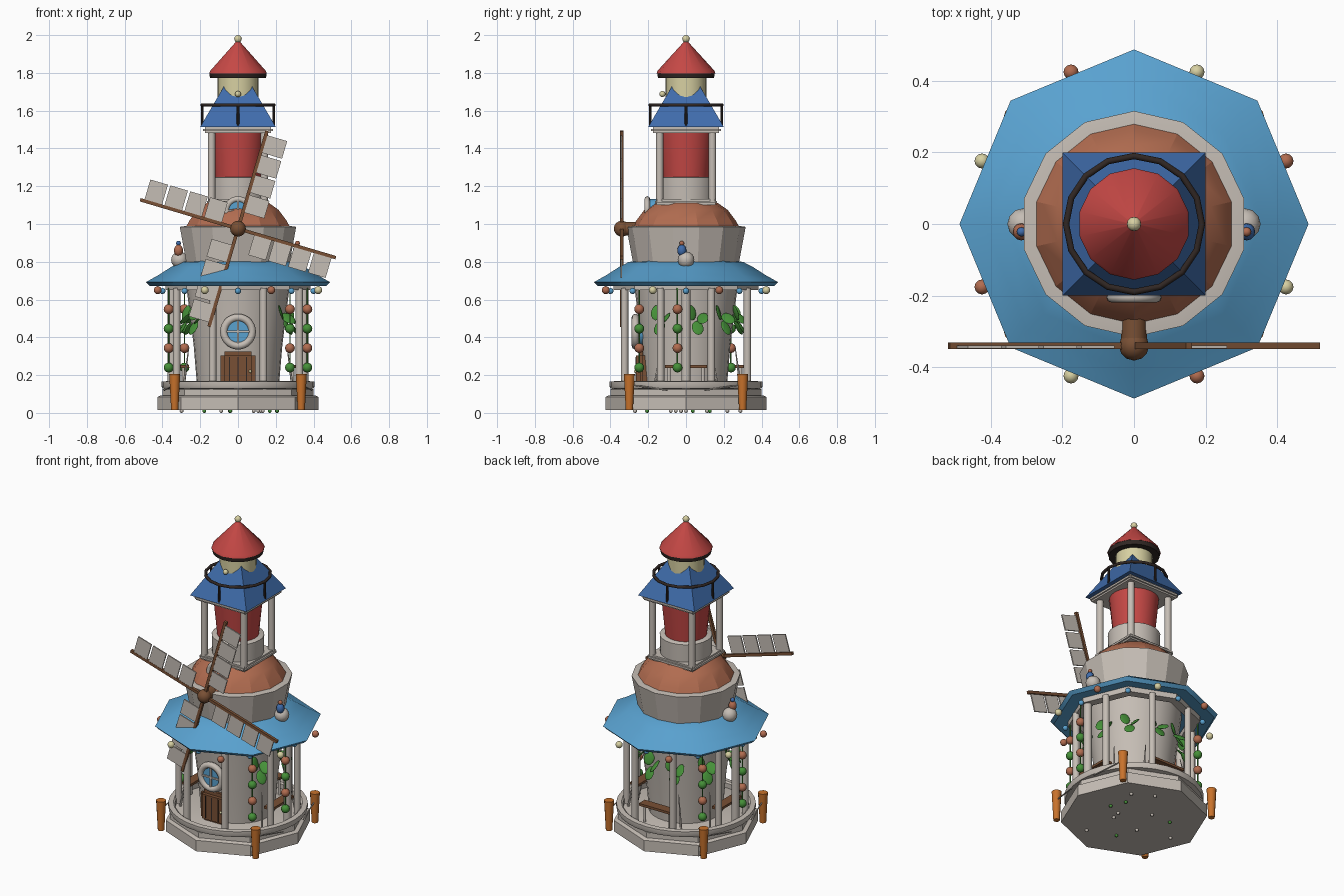
import bpy, bmesh, math
from math import sin, cos, pi, radians
from mathutils import Vector, Matrix

cube = bpy.data.objects.get("Cube")
if cube:
    bpy.data.objects.remove(cube, do_unlink=True)


def material(name, *rgb):
    m = bpy.data.materials.new(name)
    m.use_nodes = True
    m.diffuse_color = (*rgb, 1)
    m.node_tree.nodes["Principled BSDF"].inputs["Base Color"].default_value = (*rgb, 1)
    return m


STONE = material("pale stone", .56, .51, .46)
SKY = material("sky blue", .1, .36, .63)
NAVY = material("deep blue", .05, .15, .41)
RED = material("red", .56, .065, .06)
CLAY = material("terracotta", .44, .15, .08)
WOOD = material("brown wood", .19, .08, .035)
IRON = material("dark iron", .03, .02, .017)
CREAM = material("cream", .68, .63, .36)
LEAF = material("leaf green", .06, .28, .04)
ORANGE = material("orange", .58, .17, .025)


def finish(name, bm, mat, smooth=35):
    bmesh.ops.recalc_face_normals(bm, faces=bm.faces)
    me = bpy.data.meshes.new(name)
    bm.to_mesh(me)
    bm.free()
    me.materials.append(mat)
    me.shade_smooth()
    me.set_sharp_from_angle(angle=radians(smooth))
    ob = bpy.data.objects.new(name, me)
    bpy.context.collection.objects.link(ob)
    return ob


def lathe(name, profile, n, mat, phase=0, closed=False, smooth=35):
    """Turn a (radius, height) profile round z; phase is the first corner angle."""
    bm = bmesh.new()
    rings = [[bm.verts.new((r * cos(phase + 2 * pi * i / n), r * sin(phase + 2 * pi * i / n), z))
              for i in range(n)] for r, z in profile]
    pairs = list(zip(rings, rings[1:]))
    if closed:
        pairs.append((rings[-1], rings[0]))
    else:
        bm.faces.new(rings[0])
        bm.faces.new(rings[-1])
    for a, b in pairs:
        for i in range(n):
            j = (i + 1) % n
            bm.faces.new((a[i], a[j], b[j], b[i]))
    return finish(name, bm, mat, smooth)


def rod(name, p, q, r1, mat, r2=None, n=12):
    p, q = Vector(p), Vector(q)
    d = q - p
    bm = bmesh.new()
    m = Matrix.Translation((p + q) / 2) @ d.to_track_quat('Z', 'Y').to_matrix().to_4x4()
    bmesh.ops.create_cone(bm, cap_ends=True, segments=n, radius1=r1,
                          radius2=r1 if r2 is None else r2, depth=d.length, matrix=m)
    return finish(name, bm, mat)


def ball(name, loc, r, mat, scale=(1, 1, 1), rot=None):
    bm = bmesh.new()
    m = Matrix.Translation(loc) @ (rot or Matrix()) @ Matrix.Diagonal((*scale, 1))
    bmesh.ops.create_uvsphere(bm, u_segments=12, v_segments=8, radius=r, matrix=m)
    return finish(name, bm, mat, 60)


def box(name, loc, size, mat, rot=None, bevel=0):
    bm = bmesh.new()
    bmesh.ops.create_cube(bm, size=1, matrix=Matrix.Diagonal((*size, 1)))
    if bevel:
        bmesh.ops.bevel(bm, geom=bm.edges[:], offset=bevel, segments=2, affect='EDGES')
    bm.transform(Matrix.Translation(loc) @ (rot or Matrix()))
    return finish(name, bm, mat)


def hoop(name, loc, R, r, mat, upright=False, n=28):
    prof = [(R + r * cos(k * pi / 4), r * sin(k * pi / 4)) for k in range(8)]
    ob = lathe(name, prof, n, mat, closed=True, smooth=60)
    if upright:
        ob.rotation_euler.x = pi / 2
    ob.location = loc
    return ob


def polar(r, deg, z):
    return (r * cos(radians(deg)), r * sin(radians(deg)), z)


def round_window(name, y, z, R, r):
    hoop(name + "_frame", (0, y, z), R, r, STONE, upright=True)
    rod(name + "_glass", (0, y - .004, z), (0, y + .06, z), R, SKY, n=24)
    box(name + "_bar_upright", (0, y - .008, z), (.01, .008, 2 * R), STONE)
    box(name + "_bar_level", (0, y - .008, z), (2 * R, .008, .01), STONE)


# Octagonal base and terrace
lathe("base", [(.425, .015), (.425, .085), (.41, .092)], 8, STONE)
lathe("terrace", [(.4, .09), (.4, .125), (.385, .13)], 8, STONE)
lathe("terrace_rim", [(.365, .125), (.4, .13), (.405, .14), (.405, .165), (.375, .168), (.365, .16)],
      32, STONE, closed=True)
for i in range(12):
    ball("foot_pebble", polar(.12 + .09 * (i % 3), i * 37, .01), .01, LEAF if i % 3 == 1 else STONE)

# Tower wall and upper drum
lathe("lower_wall", [(.215, .12), (.235, .36), (.282, .74)], 28, STONE, pi / 2)
lathe("upper_drum", [(.27, .74), (.316, .985), (.28, .99)], 14, STONE, pi / 2, smooth=20)
lathe("clay_dome", [(.282, .985), (.262, 1.02), (.22, 1.075), (.17, 1.11)], 14, CLAY, pi / 2, smooth=20)

# Porch roof, beam, posts and hanging lamps
lathe("porch_roof", [(.27, .805), (.305, .798), (.355, .772), (.42, .73), (.488, .692), (.468, .672), (.27, .7)],
      8, SKY, closed=True)
lathe("porch_beam", [(.33, .65), (.385, .65), (.385, .685), (.33, .685)], 8, STONE, closed=True)
for i in range(8):
    a = 22.5 + 45 * i
    rod("porch_post", polar(.352, a, .125), polar(.352, a, .66), .02, STONE)
    ball("lamp", polar(.46, a, .65), .021, CLAY if i % 2 == 0 else CREAM)
    ball("small_lamp", polar(.4, a + 22.5, .645), .016, SKY)
for s in (-1, 1):
    rod("side_post", (s * .35, 0, .125), (s * .35, 0, .66), .024, STONE)

# Bead strings
for deg in (-7, -42, 187, 140):
    rod("bead_cord", polar(.37, deg, .22), polar(.37, deg, .66), .004, LEAF, n=6)
    for k in range(4):
        ball("bead", polar(.37, deg, .24 + .103 * k), .026, CLAY if k % 2 else LEAF)

# Leaves on the wall
for deg in (-28, 12, 45, 80, 112, 150, 192, 218):
    for k, (off, z, tilt) in enumerate(((-6, .53, 70), (6, .5, 35), (0, .45, 60))):
        rot = (Matrix.Rotation(radians(deg + off), 4, 'Z') @ Matrix.Rotation(radians(tilt), 4, 'Y')
               @ Matrix.Rotation(off * .1, 4, 'X'))
        ball("leaf", polar(.275 + .012 * k, deg + off, z), .045, LEAF, (.95, .7, .15), rot)

# Benches with leaning stakes
for deg in (0, 90, 180):
    turn = Matrix.Rotation(radians(deg), 4, 'Z')
    box("bench", polar(.29, deg, .245), (.06, .22, .015), WOOD, turn)
    for s in (-1, 1):
        rod("bench_leg", turn @ Vector((.29, s * .09, .125)), turn @ Vector((.29, s * .09, .24)), .008, STONE)
        rod("stake", turn @ Vector((.29, s * .17, .125)), turn @ Vector((.26, s * .13, .35)), .008, STONE, .002, 6)

# Orange bollards and mooring cords
for sx in (-1, 1):
    for sy in (-1, 1):
        rod("bollard", (sx * .335, sy * .3, .015), (sx * .335, sy * .3, .205), .019, ORANGE, .029)
        rod("mooring_cord", (sx * .335, sy * .3, .15), (sx * .39, sy * .1, .12), .004, STONE, n=6)

# Door and round windows
box("door", (0, -.235, .225), (.185, .06, .2), WOOD, bevel=.022)
for x in (-.045, 0, .045):
    box("door_groove", (x, -.266, .225), (.005, .004, .14), IRON)
ball("door_knob", (.065, -.268, .22), .008, CREAM)
round_window("lower_window", -.268, .43, .075, .02)
round_window("dormer_window", -.205, 1.07, .062, .015)

# Windmill sails
HUB = Vector((0, -.34, .975))
rod("axle", (0, -.25, .975), HUB, .036, WOOD)
ball("hub", HUB, .042, WOOD)
for i in range(4):
    a = radians(163.5 + 90 * i)
    along, side = Vector((cos(a), 0, sin(a))), Vector((sin(a), 0, -cos(a)))
    rot = Matrix.Rotation(-a, 4, 'Y')
    box("sail_spar", HUB + along * .27, (.54, .018, .018), WOOD, rot)
    for k in range(4):
        box("sail_panel", HUB + along * (.14 + .11 * k) + side * .063 + Vector((0, -.004, 0)),
            (.097, .008, .11), STONE, rot)

# Gulls and guests on the drum sides
for s, coat, hat in ((1, NAVY, CLAY), (-1, CLAY, NAVY)):
    ball("perch", (s * .31, 0, .81), .044, STONE)
    ball("figure_body", (s * .315, -.022, .86), .024, coat, (1, 1, 1.3))
    ball("figure_head", (s * .315, -.022, .898), .013, hat)

# Lantern stage: slabs, pillars and drum
box("gallery_floor", (0, 0, 1.117), (.33, .33, .032), STONE, bevel=.01)
box("gallery_ceiling", (0, 0, 1.498), (.37, .37, .032), STONE, bevel=.01)
for sx in (-1, 1):
    for sy in (-1, 1):
        rod("gallery_pillar", (sx * .14, sy * .14, 1.12), (sx * .14, sy * .14, 1.49), .02, STONE)
lathe("lantern_plinth", [(.15, 1.12), (.153, 1.245), (.145, 1.25)], 24, STONE)
lathe("lantern_drum", [(.122, 1.25), (.145, 1.485)], 24, RED)

# Blue pyramid roof with iron railing
lathe("pyramid_roof", [(.283, 1.514), (.05, 1.795)], 4, NAVY, pi / 4)
hoop("railing", (0, 0, 1.63), .19, .009, IRON, n=16)
for i in range(4):
    rod("railing_post", polar(.19, 90 * i, 1.515), polar(.19, 90 * i, 1.63), .007, IRON, n=8)

# Lamp room and red cap
lathe("lamp_room", [(.108, 1.6), (.108, 1.79)], 20, CREAM)
ball("lamp_knob", (0, -.125, 1.688), .016, CREAM)
lathe("cap_ring", [(.148, 1.772), (.152, 1.798)], 20, IRON)
lathe("red_cap", [(.156, 1.798), (.15, 1.812), (.008, 1.968)], 14, RED, pi / 2)
ball("finial", (0, 0, 1.98), .02, CREAM)
